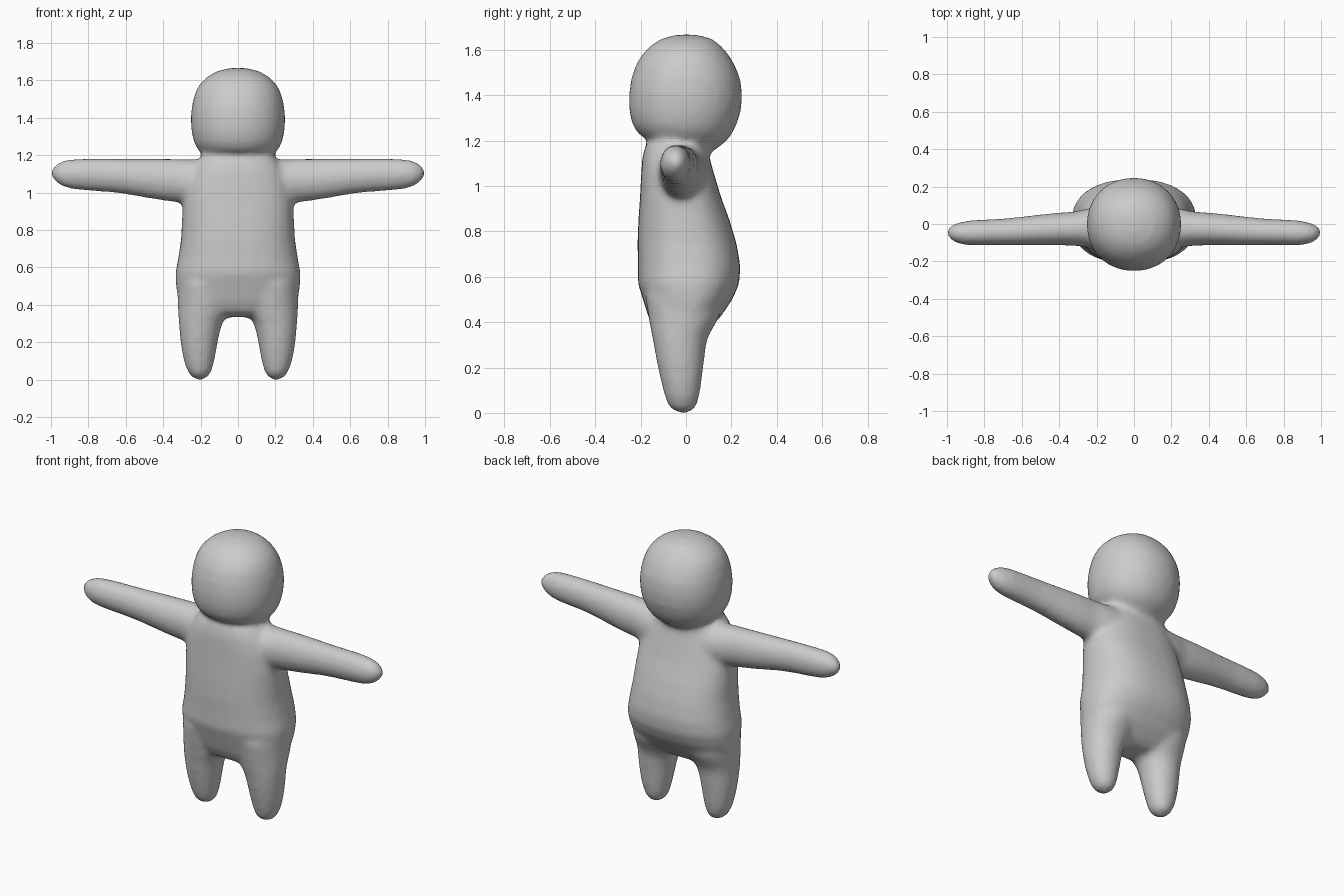
import bpy, bmesh, math
from mathutils import Vector

SIDES = 32
bm = bmesh.new()


def bulge(c, power):
    """Superellipse coordinate: power 2 is round, higher is boxier."""
    return math.copysign(abs(c) ** (2 / power), c)


def loft(stations, place, power=2.2):
    """Closed skin over (t, a_min, a_max, b_min, b_max) cross-sections."""
    rings = []
    for t, a0, a1, b0, b1 in stations:
        ring = []
        for i in range(SIDES):
            ang = 2 * math.pi * i / SIDES
            a = (a0 + a1) / 2 + (a1 - a0) / 2 * bulge(math.cos(ang), power)
            b = (b0 + b1) / 2 + (b1 - b0) / 2 * bulge(math.sin(ang), power)
            ring.append(bm.verts.new(place(t, a, b)))
        rings.append(ring)
    for lo, hi in zip(rings, rings[1:]):
        for i in range(SIDES):
            j = (i + 1) % SIDES
            bm.faces.new((lo[i], lo[j], hi[j], hi[i]))
    bm.faces.new(rings[0][::-1])
    bm.faces.new(rings[-1])


def upright(t, a, b):
    return Vector((a, b, t))


# Torso with rounded belly, protruding seat and short neck
loft([(z, -w, w, f, k) for z, w, f, k in [
    (0.335, 0.22, -0.08, 0.05), (0.36, 0.29, -0.135, 0.09),
    (0.42, 0.32, -0.165, 0.15), (0.50, 0.332, -0.19, 0.205),
    (0.57, 0.335, -0.212, 0.235), (0.65, 0.32, -0.212, 0.24),
    (0.75, 0.305, -0.214, 0.222), (0.85, 0.30, -0.21, 0.192),
    (0.95, 0.295, -0.203, 0.155), (1.05, 0.275, -0.198, 0.125),
    (1.12, 0.245, -0.193, 0.105), (1.17, 0.215, -0.182, 0.095),
    (1.20, 0.19, -0.165, 0.095), (1.30, 0.17, -0.14, 0.10)]],
    upright, 2.4)

# Head, flatter under the chin and fuller at the back
loft([(z, -w, w, f, k) for z, w, f, k in [
    (1.150, 0.08, -0.02, 0.115), (1.172, 0.14, -0.10, 0.145),
    (1.20, 0.185, -0.165, 0.18), (1.23, 0.215, -0.21, 0.203),
    (1.27, 0.236, -0.236, 0.223), (1.33, 0.249, -0.25, 0.242),
    (1.40, 0.253, -0.252, 0.248), (1.47, 0.246, -0.242, 0.24),
    (1.53, 0.231, -0.223, 0.217), (1.58, 0.206, -0.193, 0.187),
    (1.62, 0.165, -0.155, 0.152), (1.648, 0.115, -0.11, 0.115),
    (1.664, 0.055, -0.055, 0.06), (1.668, 0.01, -0.01, 0.015)]],
    upright, 2.1)

for side in (1, -1):
    # Legs, tapering to rounded feet
    loft([(z, side * i, side * o, f, k) for z, i, o, f, k in [
        (0.0, 0.19, 0.215, -0.025, 0.005), (0.01, 0.165, 0.242, -0.056, 0.03),
        (0.035, 0.146, 0.264, -0.080, 0.048), (0.08, 0.131, 0.284, -0.095, 0.060),
        (0.15, 0.117, 0.300, -0.113, 0.070), (0.23, 0.103, 0.310, -0.130, 0.080),
        (0.30, 0.085, 0.316, -0.142, 0.088), (0.34, 0.06, 0.319, -0.150, 0.100),
        (0.42, 0.03, 0.322, -0.165, 0.145), (0.52, 0.03, 0.320, -0.18, 0.17)]],
        upright, 2.1)
    # Arms, level on top and tapering underneath
    loft([(x, f, k, lo, hi) for x, f, k, lo, hi in [
        (0.15, -0.14, 0.10, 0.91, 1.18), (0.25, -0.125, 0.082, 0.935, 1.178),
        (0.32, -0.116, 0.066, 0.948, 1.181), (0.40, -0.114, 0.061, 0.958, 1.182),
        (0.50, -0.114, 0.051, 0.974, 1.182), (0.60, -0.114, 0.039, 0.992, 1.182),
        (0.70, -0.114, 0.029, 1.004, 1.183), (0.80, -0.114, 0.024, 1.010, 1.183),
        (0.88, -0.114, 0.019, 1.018, 1.180), (0.93, -0.108, 0.010, 1.030, 1.172),
        (0.97, -0.092, -0.004, 1.052, 1.155), (0.992, -0.068, -0.02, 1.078, 1.130),
        (1.002, -0.045, -0.035, 1.098, 1.108)]],
        lambda t, a, b, s=side: Vector((s * t, a, b)), 2.0)

bmesh.ops.recalc_face_normals(bm, faces=bm.faces)
mesh = bpy.data.meshes.new("body")
bm.to_mesh(mesh)
bm.free()
body = bpy.data.objects.new("body", mesh)
bpy.context.collection.objects.link(body)

# One matte clay colour
clay = bpy.data.materials.new("light grey clay")
clay.diffuse_color = (0.6, 0.6, 0.6, 1)
mesh.materials.append(clay)

# Fuse all parts into one skin and soften the joints
remesh = body.modifiers.new("fuse", 'REMESH')
remesh.mode = 'VOXEL'
remesh.voxel_size = 0.016
remesh.use_smooth_shade = True
soften = body.modifiers.new("soften", 'SMOOTH')
soften.factor = 0.5
soften.iterations = 8
